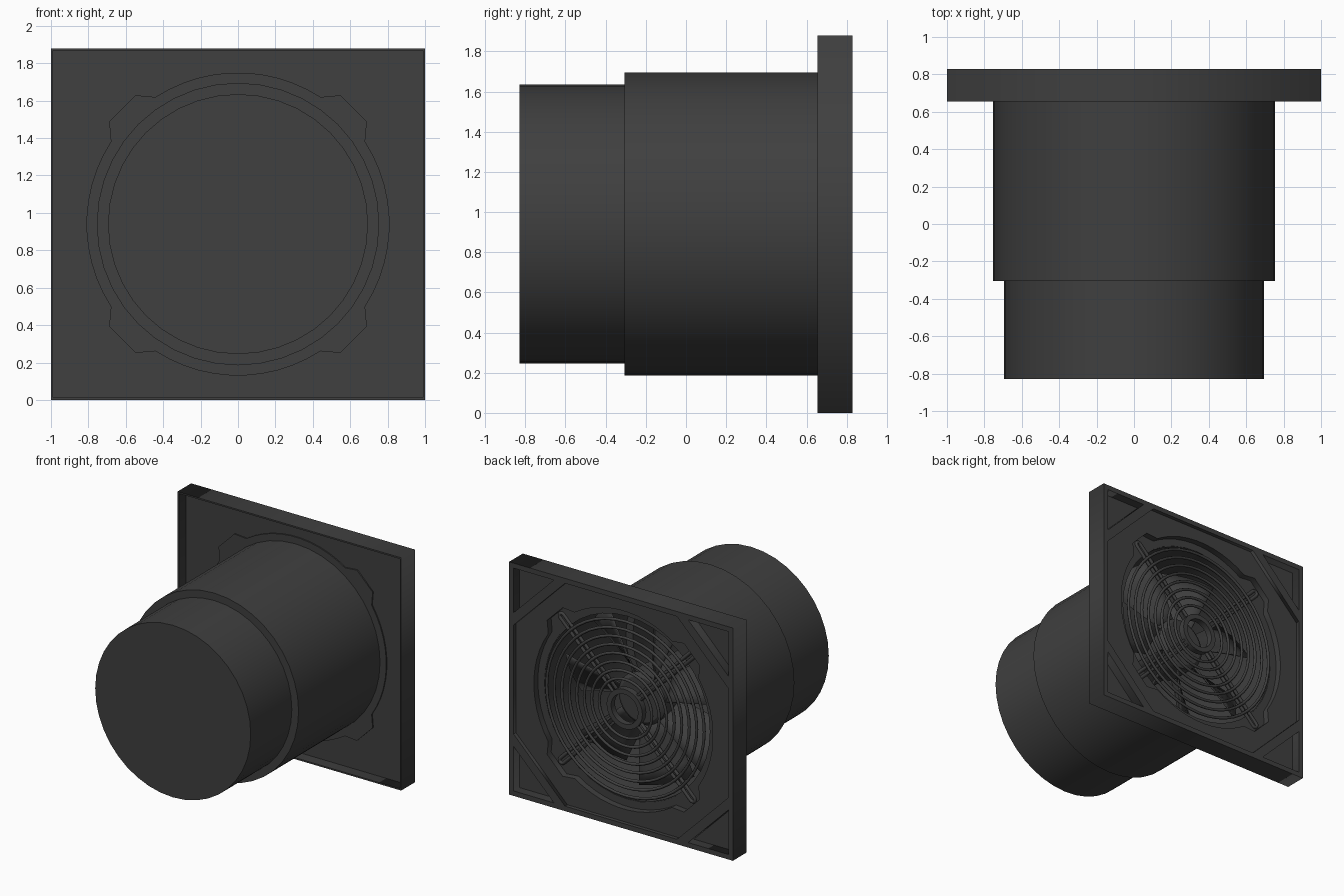
import bpy, bmesh, math
from mathutils import Vector

if "Cube" in bpy.data.objects:
    bpy.data.objects.remove(bpy.data.objects["Cube"])

CZ = 0.94  # height of the duct axis
mat = bpy.data.materials.new("dark_plastic")
mat.diffuse_color = (0.05, 0.05, 0.05, 1)
mat.use_nodes = True
mat.node_tree.nodes["Principled BSDF"].inputs["Base Color"].default_value = mat.diffuse_color


def activate(ob):
    bpy.ops.object.select_all(action='DESELECT')
    ob.select_set(True)
    bpy.context.view_layer.objects.active = ob


def finish(ob, smooth=None):
    ob.data.materials.append(mat)
    if smooth:
        activate(ob)
        bpy.ops.object.shade_smooth_by_angle(angle=math.radians(smooth))
    return ob


def curve_object(name, loops, dim, **props):
    cu = bpy.data.curves.new(name, 'CURVE')
    cu.dimensions = dim
    for k, v in props.items():
        setattr(cu, k, v)
    for pts in loops:
        sp = cu.splines.new('POLY')
        sp.points.add(len(pts) - 1)
        for p, co in zip(sp.points, pts):
            p.co = (co[0], co[1], 0, 1)
        sp.use_cyclic_u = True
    ob = bpy.data.objects.new(name, cu)
    bpy.context.collection.objects.link(ob)
    ob.rotation_euler.x = math.pi / 2
    activate(ob)
    return ob


def slab(name, loops, y0, y1):
    """Outlines in x and height (from the axis), filled between y0 and y1."""
    ob = curve_object(name, loops, '2D', fill_mode='BOTH', extrude=(y1 - y0) / 2)
    ob.location = (0, (y0 + y1) / 2, CZ)
    bpy.ops.object.convert(target='MESH')
    return finish(bpy.context.object)


def wires(name, loops, y, radius):
    ob = curve_object(name, loops, '3D', bevel_depth=radius, bevel_resolution=1)
    ob.location = (0, y, CZ)
    bpy.ops.object.convert(target='MESH')
    return finish(bpy.context.object, 70)


def lathe(name, profile, steps):
    bm = bmesh.new()
    vs = [bm.verts.new((r, y, 0)) for r, y in profile]
    es = [bm.edges.new(p) for p in zip(vs, vs[1:])]
    bmesh.ops.spin(bm, geom=vs + es, axis=(0, 1, 0), cent=(0, 0, 0),
                   angle=2 * math.pi, steps=steps)
    bmesh.ops.remove_doubles(bm, verts=bm.verts, dist=1e-4)
    bmesh.ops.recalc_face_normals(bm, faces=bm.faces)
    me = bpy.data.meshes.new(name)
    bm.to_mesh(me)
    bm.free()
    ob = bpy.data.objects.new(name, me)
    ob.location.z = CZ
    bpy.context.collection.objects.link(ob)
    return finish(ob, 30)


def polar(r, deg):
    a = math.radians(deg)
    return (r * math.cos(a), r * math.sin(a))


def rect(inset):
    w, h = 1 - inset, 0.94 - inset
    return [(-w, -h), (w, -h), (w, h), (-w, h)]


def circle(r, n):
    return [polar(r, 360 * i / n) for i in range(n)]


def opening(grow=0.0):
    """Round opening with a lug at each corner."""
    pts = []
    for q in range(4):
        pts += [polar(0.80 + grow, 90 * q + a) for a in range(-33, 34, 6)]
        pts += [polar(0.87 + grow, 90 * q + 38.5), polar(0.87 + grow, 90 * q + 51.5)]
    return pts


# Wall plate: thin front skirt, wider back rim, panel
slab("plate_skirt", [rect(0), rect(0.012)], 0.655, 0.757)
slab("plate_rim", [rect(0), rect(0.04)], 0.757, 0.83)
slab("plate_panel", [rect(0.006), opening()], 0.745, 0.757)

# Raised octagon on the back, with a rib across each corner
W, H, C = 0.96, 0.90, 0.46
octagon = [(W, -H + C), (W, H - C), (W - C, H), (-W + C, H),
           (-W, H - C), (-W, -H + C), (-W + C, -H), (W - C, -H)]
slab("back_octagon", [octagon, opening()], 0.757, 0.80)
for i, (sx, sz) in enumerate([(1, 1), (-1, 1), (-1, -1), (1, -1)]):
    rib = [(W - C, H), (W - C + 0.1, H), (W, H - C + 0.1), (W, H - C)]
    slab(f"corner_rib_{i + 1}", [[(x * sx, z * sz) for x, z in rib]], 0.757, 0.83)

# Recessed floor around the duct mouth
slab("recess_floor", [opening(0.01), circle(0.74, 40)], 0.735, 0.749)

# Stepped duct with closed front end
lathe("duct", [(0, -0.83), (0.695, -0.83), (0.695, -0.305), (0.755, -0.305),
               (0.755, 0.745), (0.735, 0.745), (0.735, -0.285), (0.675, -0.285),
               (0.675, -0.81), (0, -0.81)], 40)

# Guard: concentric rings, looped diagonal spokes and hub ring
wires("guard_rings", [circle(0.235 + 0.067 * i, 48) for i in range(8)], 0.772, 0.012)
for q in range(4):
    a = math.radians(45 + 90 * q)
    u, v = Vector((math.cos(a), math.sin(a))), Vector((-math.sin(a), math.cos(a)))
    hw = 0.022
    loop = [u * 0.15 - v * hw]
    loop += [u * (0.825 + hw * math.cos(t)) + v * hw * math.sin(t)
             for t in [math.pi * (k / 6 - 0.5) for k in range(7)]]
    loop += [u * 0.15 + v * hw]
    wires(f"guard_spoke_{q + 1}", [loop], 0.748, 0.015)
lathe("guard_hub", [(0.12, 0.735), (0.16, 0.735), (0.16, 0.785),
                    (0.12, 0.785), (0.12, 0.735)], 32)

# Fan: motor, hub and twisted blades
lathe("fan_motor", [(0, -0.1), (0.17, -0.1), (0.17, 0.35), (0, 0.35)], 32)
lathe("fan_hub", [(0, 0.33), (0.21, 0.33), (0.21, 0.56), (0.18, 0.58), (0, 0.58)], 32)
bm = bmesh.new()
N_R, N_C = 5, 5
for b in range(7):
    grid = []
    for i in range(N_R):
        r = 0.19 + 0.51 * i / (N_R - 1)
        pitch = math.radians(50 - 22 * i / (N_R - 1))
        chord = 0.22 + 0.2 * i / (N_R - 1)
        row = []
        for j in range(N_C):
            s = chord * (j / (N_C - 1) - 0.5)
            a = 2 * math.pi * b / 7 + s * math.cos(pitch) / r
            row.append(bm.verts.new((r * math.cos(a), 0.46 + s * math.sin(pitch),
                                     r * math.sin(a))))
        grid.append(row)
    for i in range(N_R - 1):
        for j in range(N_C - 1):
            bm.faces.new((grid[i][j], grid[i + 1][j], grid[i + 1][j + 1], grid[i][j + 1]))
me = bpy.data.meshes.new("fan_blades")
bm.to_mesh(me)
bm.free()
blades = bpy.data.objects.new("fan_blades", me)
blades.location.z = CZ
bpy.context.collection.objects.link(blades)
blades.modifiers.new("thickness", 'SOLIDIFY').thickness = 0.012
finish(blades, 40)
